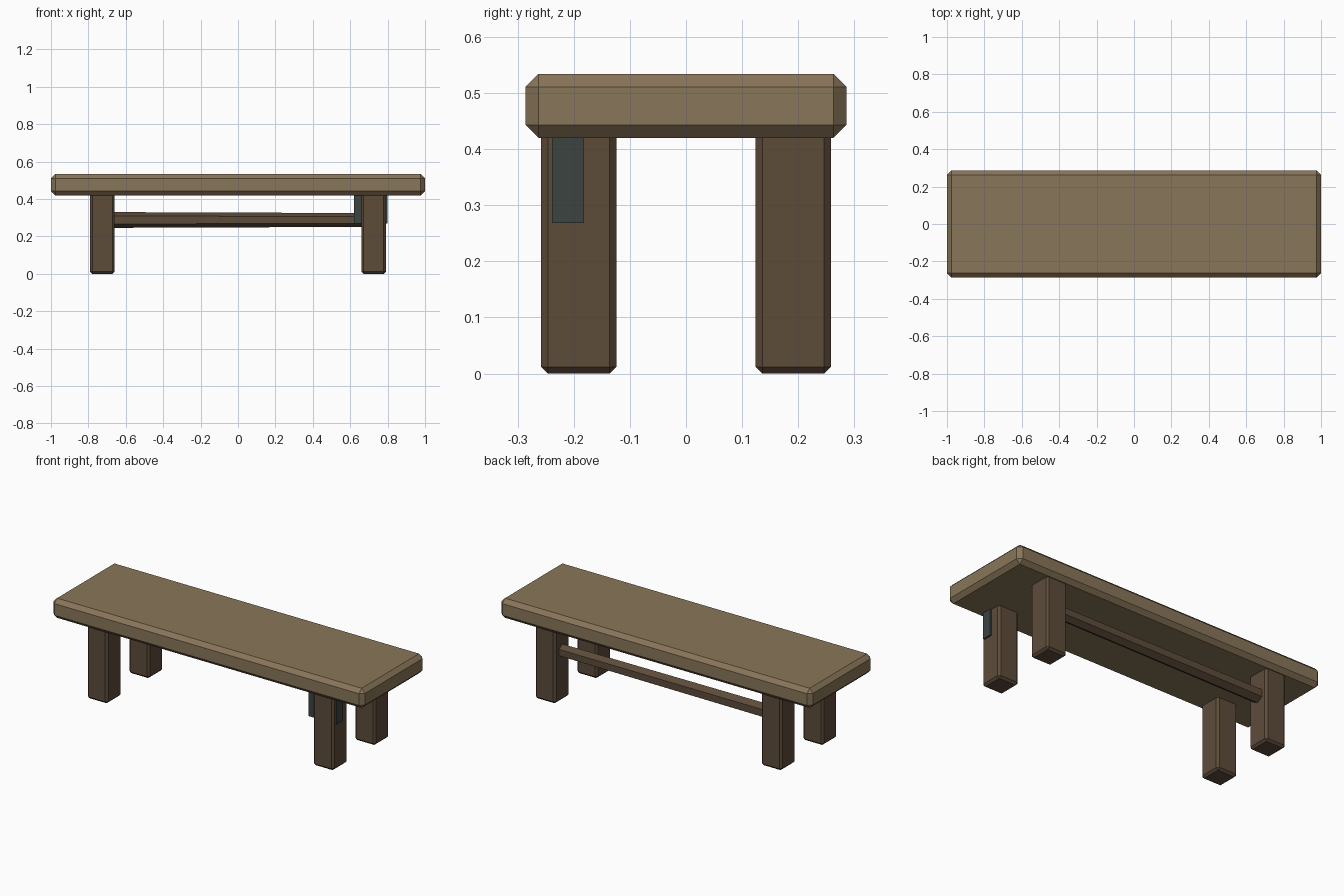
import bpy
from mathutils import Vector

if "Cube" in bpy.data.objects:
    bpy.data.objects.remove(bpy.data.objects["Cube"])


def material(name, rgb):
    m = bpy.data.materials.new(name)
    m.diffuse_color = (*rgb, 1)
    m.use_nodes = True
    m.node_tree.nodes["Principled BSDF"].inputs["Base Color"].default_value = m.diffuse_color
    return m


seat_wood = material("seat_wood", (0.25, 0.18, 0.10))
leg_wood = material("leg_wood", (0.11, 0.072, 0.042))
metal = material("dark_metal", (0.045, 0.056, 0.053))


def box(name, low, high, mat, chamfer=0):
    low, high = Vector(low), Vector(high)
    bpy.ops.mesh.primitive_cube_add(size=1, location=(low + high) / 2)
    ob = bpy.context.object
    ob.name = name
    ob.scale = high - low
    bpy.ops.object.transform_apply(location=False, rotation=False, scale=True)
    ob.data.materials.append(mat)
    if chamfer:
        b = ob.modifiers.new("chamfer", 'BEVEL')
        b.width = chamfer
        b.segments = 1
    return ob


# Thick chamfered seat plank
box("seat", (-1, -0.286, 0.42), (1, 0.286, 0.534), seat_wood, 0.023)

# Four square legs
for side, x in (("left", -0.725), ("right", 0.725)):
    for end, y in (("front", -0.191), ("back", 0.191)):
        box(f"{end}_{side}_leg", (x - 0.066, y - 0.067, 0),
            (x + 0.066, y + 0.067, 0.434), leg_wood, 0.012)

# Metal bracket through the front right leg
box("bracket", (0.62, -0.239, 0.268), (0.80, -0.182, 0.425), metal)

# Tapered six-sided stretcher between the back legs
bpy.ops.mesh.primitive_cone_add(vertices=6, radius1=0.042, radius2=0.037, depth=1.36,
                                location=(0, 0.19, 0.288))
stretcher = bpy.context.object
stretcher.name = "back_stretcher"
stretcher.data.materials.append(leg_wood)
# Lay it along x with one edge on top, thick end at the left
stretcher.rotation_euler = (0, 1.5707963, 0)
for v in stretcher.data.vertices:
    x, y = v.co.x, v.co.y
    # Put a corner on the local x axis, which becomes vertical
    if abs(x) < 0.001:
        for w in stretcher.data.vertices:
            w.co.x, w.co.y = w.co.y, -w.co.x
        break
